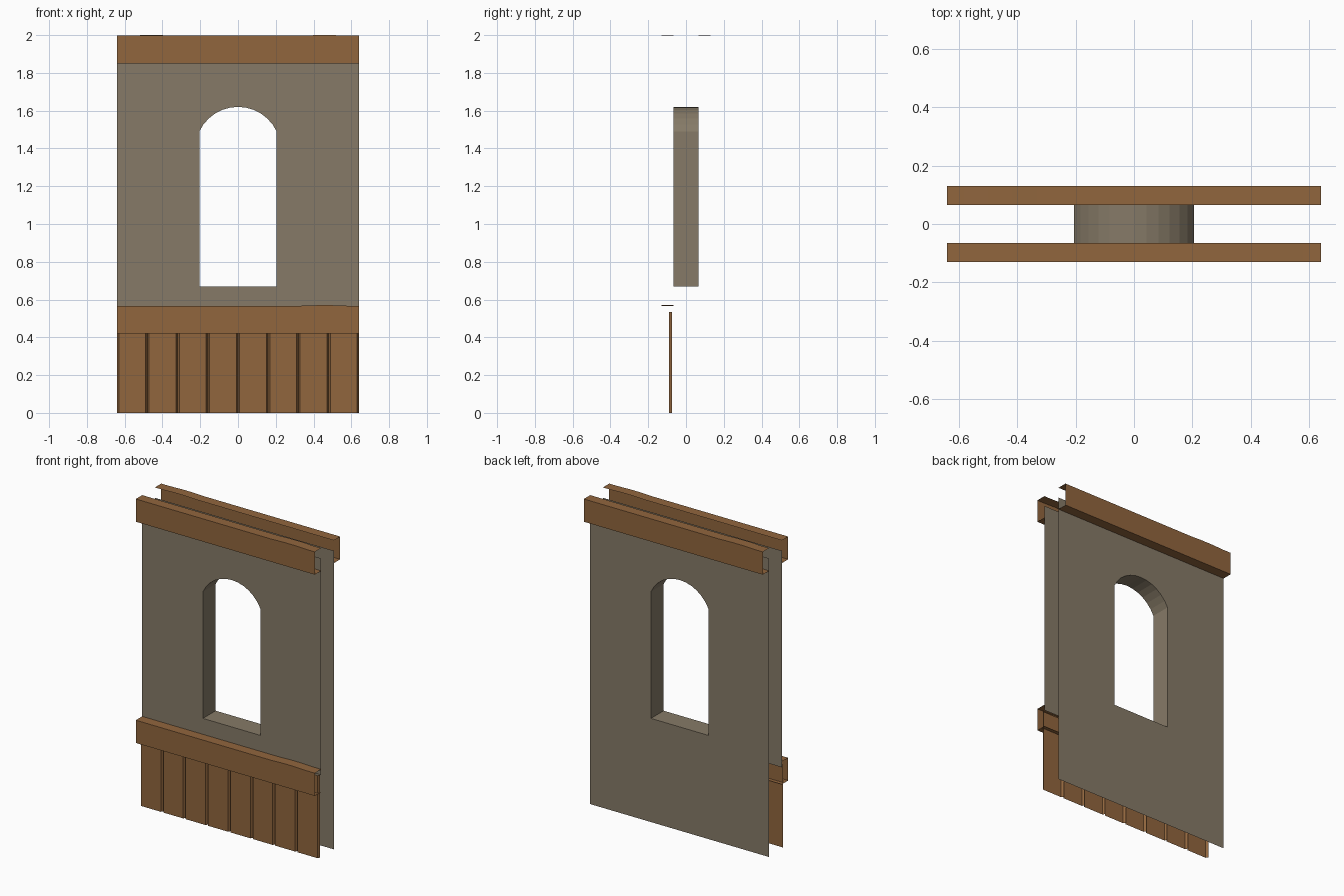
import bpy, bmesh, math

if "Cube" in bpy.data.objects:
    bpy.data.objects.remove(bpy.data.objects["Cube"])

W = 0.64           # half length of the panel
YW = 0.065         # wall sheets sit at +-YW
HW, SILL, SPRING, RISE = 0.205, 0.67, 1.49, 0.13   # window opening


def material(name, rgb):
    m = bpy.data.materials.new(name)
    m.diffuse_color = (*rgb, 1)
    m.use_nodes = True
    m.node_tree.nodes["Principled BSDF"].inputs["Base Color"].default_value = m.diffuse_color
    return m


wood = material("brown wood", (0.283, 0.133, 0.048))
plaster = material("grey plaster", (0.238, 0.195, 0.136))


def make(name, faces, mat):
    """Mesh object from polygons given as lists of points."""
    bm = bmesh.new()
    for f in faces:
        bm.faces.new([bm.verts.new(p) for p in f])
    bmesh.ops.remove_doubles(bm, verts=bm.verts, dist=1e-5)
    me = bpy.data.meshes.new(name)
    bm.to_mesh(me)
    bm.free()
    me.materials.append(mat)
    ob = bpy.data.objects.new(name, me)
    bpy.context.collection.objects.link(ob)
    return ob


# Window outline, right half, from the top of the arch down to the sill
R = (HW ** 2 + RISE ** 2) / (2 * RISE)
cz = SPRING + RISE - R
a_max = math.asin(HW / R)
arch = [(R * math.sin(a_max * i / 6), cz + R * math.cos(a_max * i / 6)) for i in range(7)]
half = arch + [(HW, SILL), (0, SILL)]


# Wall sheets with arched opening, each made of two mirrored halves
def wall(name, y, bottom, top):
    poly = [(0, bottom), (W, bottom), (W, top), (0, top)] + half
    right = [(x, y, z) for x, z in poly]
    left = [(-x, y, z) for x, z in reversed(poly)]
    faces = [right, left]
    if y > 0:
        faces = [f[::-1] for f in faces]
    make(name, faces, plaster)


wall("front_wall", -YW, 0.53, 1.93)
wall("back_wall", YW, 0.0, 1.93)

# Window reveal joining both sheets
reveal = []
for (x0, z0), (x1, z1) in zip(half, half[1:]):
    q = [(x0, -YW, z0), (x1, -YW, z1), (x1, YW, z1), (x0, YW, z0)]
    reveal.append(q)
    reveal.append([(-x, y, z) for x, y, z in reversed(q)])
make("window_reveal", reveal, plaster)


# Beams: open channels, slightly uneven along the top edge
def beam(name, z0, z1, back=False):
    stations = [(-W, 0), (0.33, 0), (0.42, 0.003), (0.5, 0.003), (0.58, 0), (W, 0)]
    s = -1 if back else 1
    faces = []
    for (xa, da), (xb, db) in zip(stations, stations[1:]):
        def ring(x, d):
            pts = [(-0.065, z0), (-0.13, z0), (-0.13, z1 + d), (-0.065, z1 + d)]
            return [(s * x, s * y, z) for y, z in pts]
        a, b = ring(xa, da), ring(xb, db)
        for i in range(3):
            faces.append([a[i], b[i], b[i + 1], a[i + 1]])
    make(name, faces, wood)


beam("front_top_beam", 1.85, 1.997)
beam("back_top_beam", 1.85, 1.997, back=True)
beam("front_rail", 0.42, 0.567)

# Planks: one sheet with V grooves between eight boards
g, n = 0.009, 8
pitch = 2 * W / n
profile = []
for i in range(n):
    x = -W + i * pitch
    profile += [(x, -0.075), (x + g, -0.09), (x + pitch - g, -0.09)]
profile.append((W, -0.075))
make("planks", [[(xa, ya, 0), (xb, yb, 0), (xb, yb, 0.535), (xa, ya, 0.535)]
                for (xa, ya), (xb, yb) in zip(profile, profile[1:])], wood)
